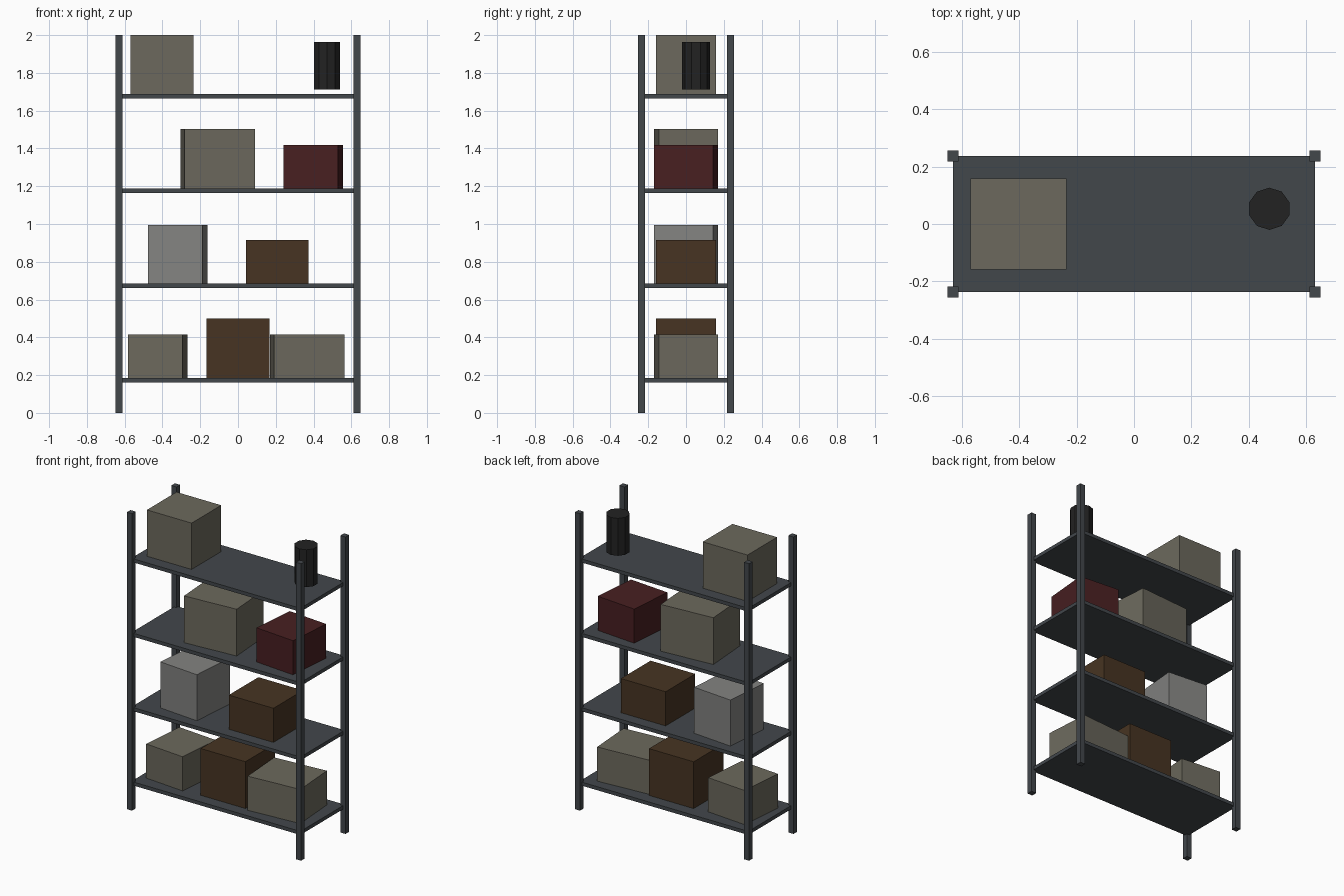
import bpy
import math

if "Cube" in bpy.data.objects:
    bpy.data.objects.remove(bpy.data.objects["Cube"])


def material(name, rgb):
    """Flat material from 0-255 display values, stored as linear."""
    m = bpy.data.materials.new(name)
    lin = [(c / 255 / 12.92) if c < 10 else ((c / 255 + 0.055) / 1.055) ** 2.4 for c in rgb]
    m.diffuse_color = (*lin, 1)
    m.use_nodes = True
    m.node_tree.nodes["Principled BSDF"].inputs["Base Color"].default_value = m.diffuse_color
    return m


STEEL = material("slate steel", (66, 71, 75))
TAN = material("grey tan", (108, 105, 93))
BROWN = material("cardboard brown", (71, 52, 34))
RED = material("dark red", (72, 31, 33))
GREY = material("light grey", (131, 131, 129))
BLACK = material("black", (34, 34, 34))


def box(name, centre, size, mat, turn=0):
    bpy.ops.mesh.primitive_cube_add(size=1, location=centre, rotation=(0, 0, math.radians(turn)))
    ob = bpy.context.object
    ob.name = name
    ob.scale = size
    bpy.ops.object.transform_apply(location=False, rotation=False, scale=True)
    ob.data.materials.append(mat)
    return ob


# Four corner posts
for sx, side in ((-1, "left"), (1, "right")):
    for sy, end in ((-1, "front"), (1, "back")):
        box(f"post_{end}_{side}", (sx * 0.63, sy * 0.236, 1), (0.038, 0.038, 2), STEEL)

# Four evenly spaced shelves
THICK = 0.024
tops = [0.185 + 0.501 * i for i in range(4)]
for i, top in enumerate(tops):
    box(f"shelf_{i + 1}", (0, 0, top - THICK / 2), (1.26, 0.472, THICK), STEEL)

# Stored boxes: name, shelf, x, width, depth, height, turn in degrees, colour
goods = [
    ("small_tan_box", 0, -0.425, 0.29, 0.315, 0.23, -5, TAN),
    ("tall_brown_box", 0, -0.001, 0.333, 0.315, 0.315, 0, BROWN),
    ("wide_tan_box", 0, 0.367, 0.375, 0.315, 0.23, 4, TAN),
    ("grey_box", 1, -0.319, 0.29, 0.315, 0.31, -5, GREY),
    ("low_brown_box", 1, 0.208, 0.333, 0.315, 0.23, 0, BROWN),
    ("large_tan_box", 2, -0.107, 0.375, 0.315, 0.315, 4, TAN),
    ("red_box", 2, 0.398, 0.29, 0.315, 0.23, -5, RED),
    ("top_tan_box", 3, -0.402, 0.333, 0.315, 0.312, 0, TAN),
]
for name, level, x, w, d, h, turn, mat in goods:
    box(name, (x, 0, tops[level] + h / 2), (w, d, h), mat, turn)

# Ten-sided canister on the top shelf
bpy.ops.mesh.primitive_cylinder_add(vertices=10, radius=0.0735, depth=0.252, location=(0.471, 0.053, 1.837))
canister = bpy.context.object
canister.name = "canister"
canister.data.materials.append(BLACK)
